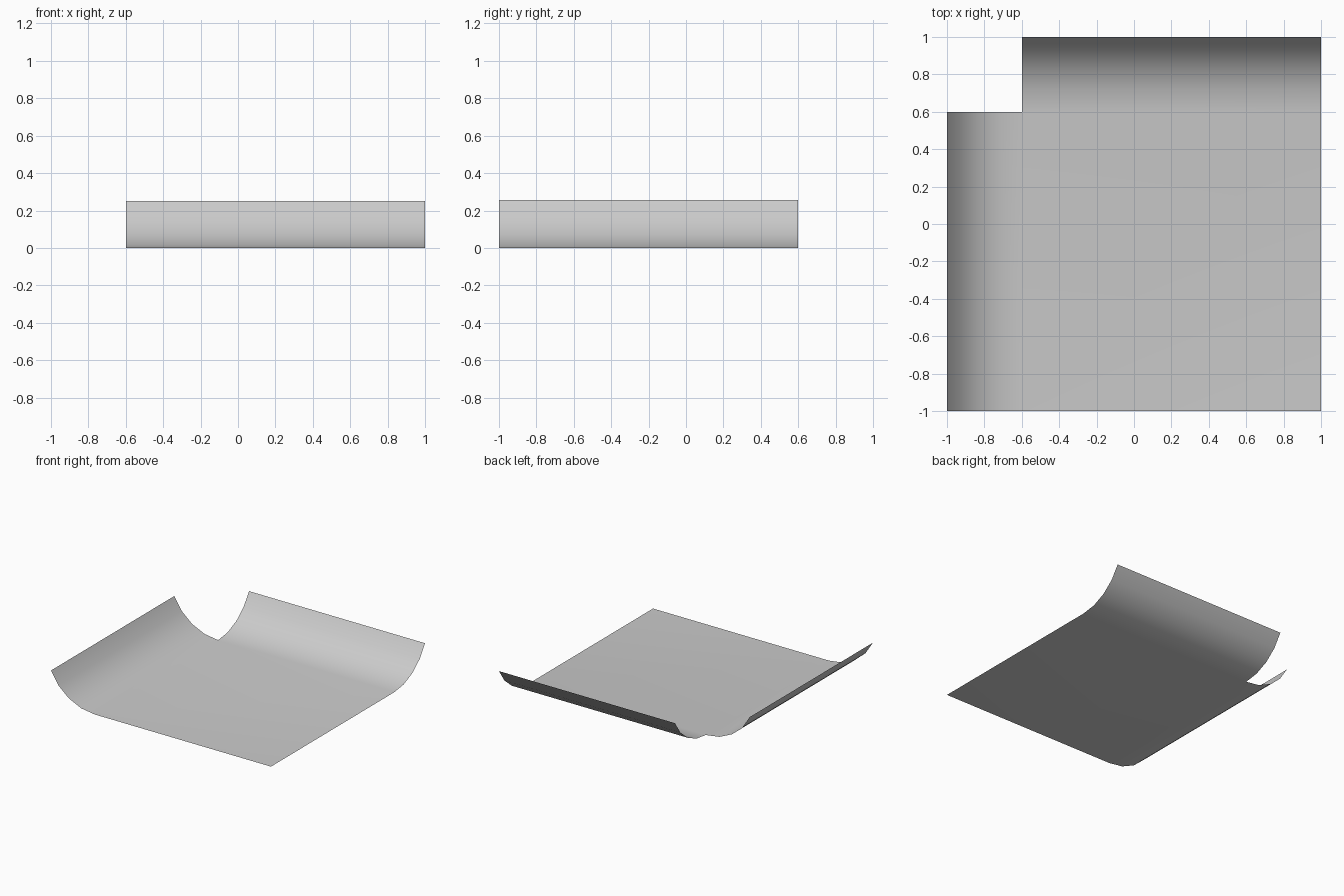
import bpy, bmesh, math

if "Cube" in bpy.data.objects:
    bpy.data.objects.remove(bpy.data.objects["Cube"])

HALF, RUN, STEPS = 1.0, 0.4, 4


def curl(rise):
    """Circular arc starting flat: list of (outward distance, height)."""
    radius = (RUN ** 2 + rise ** 2) / (2 * rise)
    total = math.asin(RUN / radius)
    return [(radius * math.sin(total * i / STEPS),
             radius * (1 - math.cos(total * i / STEPS))) for i in range(STEPS + 1)]


bm = bmesh.new()


def strip(rows):
    """Join successive two-point rows with quads."""
    verts = [[bm.verts.new(p) for p in row] for row in rows]
    for (a, b), (c, d) in zip(verts, verts[1:]):
        bm.faces.new((a, b, d, c))


fold = HALF - RUN

# flat floor of the sheet
strip([[(-fold, -HALF, 0), (HALF, -HALF, 0)], [(-fold, fold, 0), (HALF, fold, 0)]])

# left edge curled up
strip([[(-fold - d, -HALF, z), (-fold - d, fold, z)] for d, z in curl(0.255)])

# back edge curled up
strip([[(-fold, fold + d, z), (HALF, fold + d, z)] for d, z in curl(0.25)])

# weld into one sheet with all normals facing up
bmesh.ops.remove_doubles(bm, verts=bm.verts, dist=0.0001)
for f in bm.faces:
    f.normal_update()
    if f.normal.z < 0:
        f.normal_flip()
    f.smooth = True

mesh = bpy.data.meshes.new("curled_sheet")
bm.to_mesh(mesh)
bm.free()
sheet = bpy.data.objects.new("curled_sheet", mesh)
bpy.context.collection.objects.link(sheet)

# smooth shading over the curls
bpy.context.view_layer.objects.active = sheet
sheet.select_set(True)
bpy.ops.object.shade_smooth_by_angle(angle=math.radians(40))
